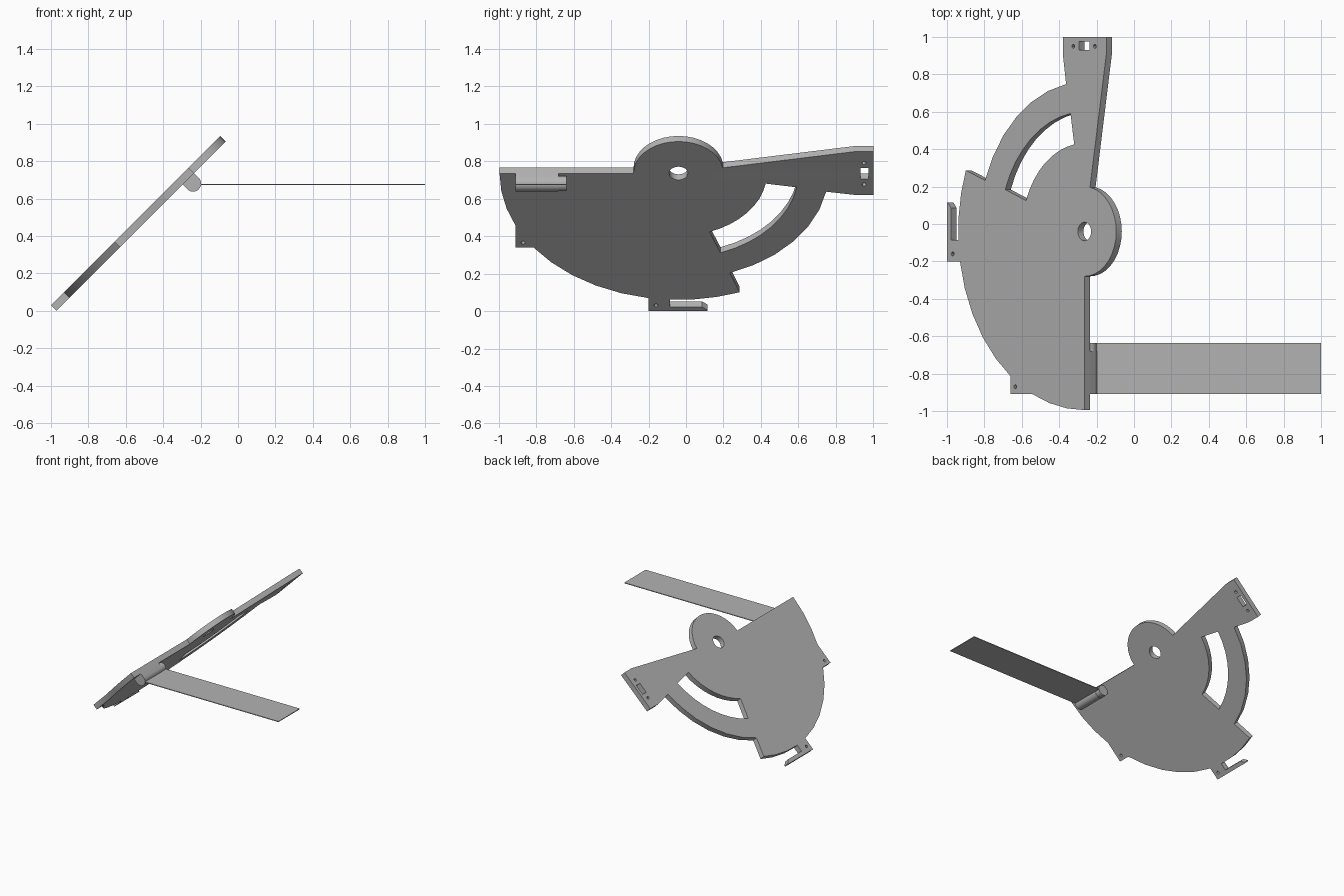
import bpy
from math import sin, cos, radians, sqrt
from mathutils import Matrix, Vector

cube = bpy.data.objects.get("Cube")
if cube:
    bpy.data.objects.remove(cube)

grey = bpy.data.materials.new("plain_grey")
grey.use_nodes = True
grey.diffuse_color = (0.45, 0.45, 0.45, 1)
grey.node_tree.nodes["Principled BSDF"].inputs["Base Color"].default_value = grey.diffuse_color


def arc(radius, start, end, steps, centre=(0, 0)):
    """Points along a circular arc, angles in degrees."""
    angles = [radians(start + (end - start) * i / steps) for i in range(steps + 1)]
    return [(centre[0] + radius * cos(a), centre[1] + radius * sin(a)) for a in angles]


def circle(radius, centre=(0, 0), steps=24):
    return arc(radius, 0, 360, steps, centre)[:-1]


def rect(x0, y0, x1, y1):
    return [(x0, y0), (x1, y0), (x1, y1), (x0, y1)]


def extrude(name, loops, low, high, frame):
    """Solid from an outline with holes, between two heights of a local frame."""
    curve = bpy.data.curves.new(name, "CURVE")
    curve.dimensions = "2D"
    curve.fill_mode = "BOTH"
    curve.extrude = (high - low) / 2
    for loop in loops:
        spline = curve.splines.new("POLY")
        spline.points.add(len(loop) - 1)
        for point, (x, y) in zip(spline.points, loop):
            point.co = (x, y, 0, 1)
        spline.use_cyclic_u = True
    temp = bpy.data.objects.new(name + "_outline", curve)
    bpy.context.scene.collection.objects.link(temp)
    bpy.context.view_layer.update()
    graph = bpy.context.evaluated_depsgraph_get()
    mesh = bpy.data.meshes.new_from_object(temp.evaluated_get(graph))
    bpy.data.objects.remove(temp)
    mesh.transform(frame @ Matrix.Translation((0, 0, (low + high) / 2)))
    mesh.materials.clear()
    mesh.materials.append(grey)
    obj = bpy.data.objects.new(name, mesh)
    bpy.context.scene.collection.objects.link(obj)
    bpy.ops.object.select_all(action="DESELECT")
    obj.select_set(True)
    bpy.context.view_layer.objects.active = obj
    bpy.ops.object.mode_set(mode="EDIT")
    bpy.ops.mesh.select_all(action="SELECT")
    bpy.ops.mesh.remove_doubles(threshold=0.0001)
    bpy.ops.mesh.normals_make_consistent(inside=False)
    bpy.ops.object.mode_set(mode="OBJECT")
    bpy.ops.object.shade_smooth_by_angle(angle=radians(30))
    return obj


def make_frame(x_axis, y_axis, origin):
    x, y = Vector(x_axis).normalized(), Vector(y_axis).normalized()
    rotation = Matrix((x, y, x.cross(y))).transposed().to_4x4()
    return Matrix.Translation(origin) @ rotation


# Sloping plate frame, centred on the pivot hole of the underside
PIVOT_Y, PIVOT_Z = -0.04, 0.735
slope = make_frame((0, 1, 0), (1, 0, 1), (-0.235, PIVOT_Y, PIVOT_Z))


def at(y, z):
    """Plate point from its model y and z."""
    return (y - PIVOT_Y, (z - PIVOT_Z) * sqrt(2))


# Plate outline: sector with two tabs, slotted ring, arm and round hub
outline = arc(0.955, 180, 204.4, 3)
outline += [at(-0.91, 0.34)]
outline += arc(0.955, 215.8, 260.3, 5)
outline += [at(-0.2, 0), at(0.115, 0), at(0.115, 0.005), at(0.085, 0.022), at(-0.085, 0.022)]
outline += arc(0.955, 267.3, 290, 3)
outline += arc(0.80, 290, 350, 6)
outline += [at(0.9, 0.62), at(1, 0.62), at(1, 0.852), at(0.91, 0.852)]
outline += arc(0.24, 10, 180, 17)

# Openings: pivot, curved slot, arm window and pin holes
slot = arc(0.64, 290.5, 350.5, 8) + arc(0.472, 350.5, 290.5, 8)
window = [at(y, z) for y, z in rect(0.93, 0.705, 0.975, 0.762)]
pin_spots = [(-0.87, 0.365), (-0.16, 0.03), (0.95, 0.79), (0.95, 0.675)]
pins = [circle(0.011, at(*spot), 12) for spot in pin_spots]
extrude("sector_plate", [outline, circle(0.05), slot, window] + pins, -0.042, 0, slope)

# Hinge knuckle under the straight edge, with a round pin end
FRONT, BACK = -0.91, -0.637
hinge = make_frame((1, 0, 1), (1, 0, -1), (-0.265, 0, 0.705))
lobe = [(0.043, -0.005)] + arc(0.043, 0, 180, 16, (0, 0.035)) + [(-0.043, -0.005)]
extrude("hinge_knuckle", [lobe], FRONT, -0.68, hinge)
extrude("hinge_pin", [circle(0.041, (0, 0.035), 32)], -0.68, BACK, hinge)

# Thin level flap
extrude("flap", [rect(-0.22, FRONT, 1, BACK)], 0.673, 0.679, Matrix.Identity(4))
